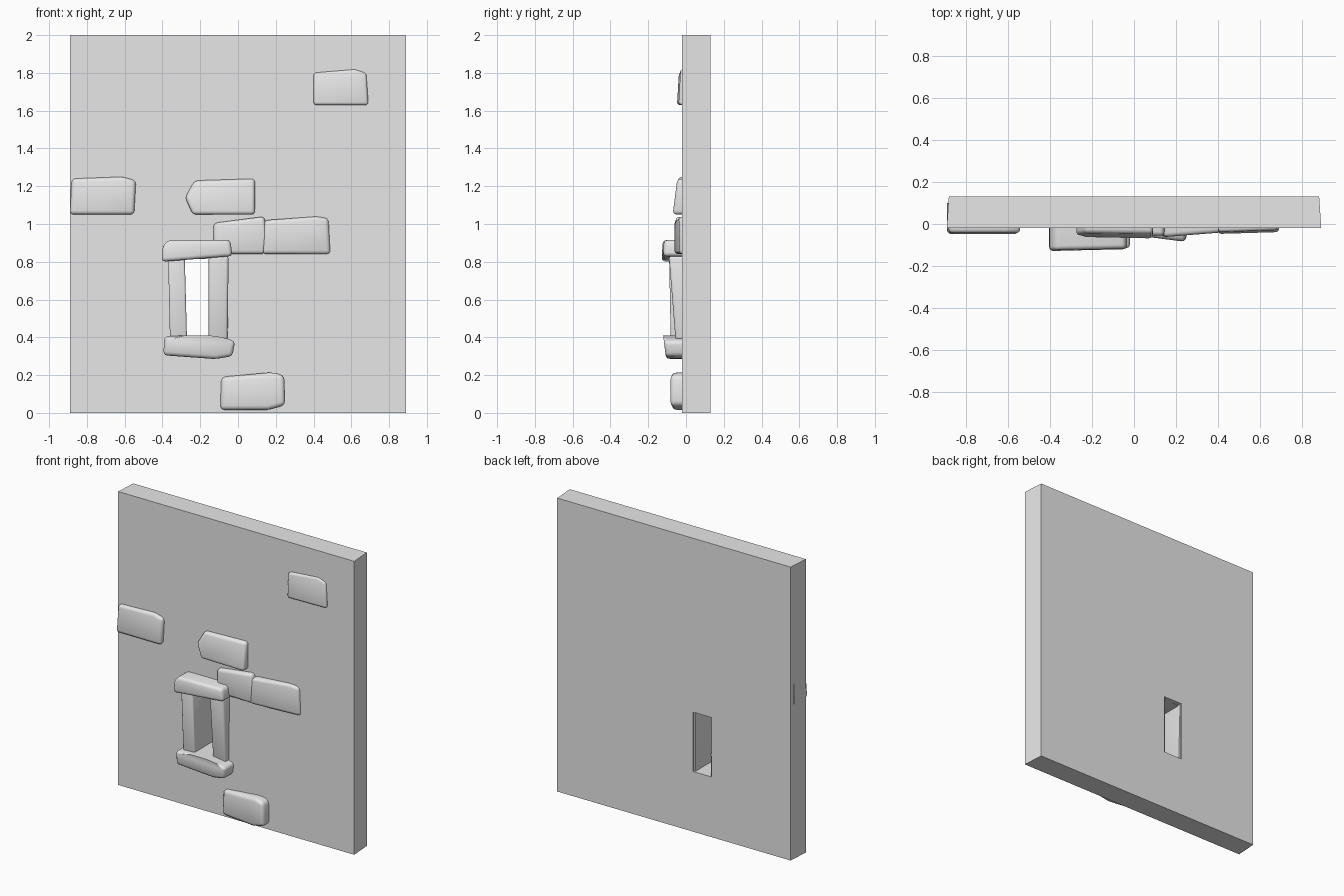
import bpy
import bmesh

if "Cube" in bpy.data.objects:
    bpy.data.objects.remove(bpy.data.objects["Cube"], do_unlink=True)

# One plain grey for everything
grey = bpy.data.materials.new("stone_grey")
grey.use_nodes = True
grey.diffuse_color = (0.8, 0.8, 0.8, 1)
grey.node_tree.nodes["Principled BSDF"].inputs["Base Color"].default_value = (0.8, 0.8, 0.8, 1)


def finish(name, bm):
    bmesh.ops.recalc_face_normals(bm, faces=bm.faces)
    mesh = bpy.data.meshes.new(name)
    bm.to_mesh(mesh)
    bm.free()
    mesh.materials.append(grey)
    obj = bpy.data.objects.new(name, mesh)
    bpy.context.collection.objects.link(obj)
    return obj


def rectangle(bm, x0, x1, z0, z1, y):
    return [bm.verts.new((x, y, z)) for x, z in ((x0, z0), (x1, z0), (x1, z1), (x0, z1))]


def stone(name, outline, front, slope_x=0.0, slope_z=0.0, back=0.1, bevel=0.02):
    """Prism with a tilted front face and worn, rounded edges."""
    bm = bmesh.new()
    cx = sum(p[0] for p in outline) / len(outline)
    cz = sum(p[1] for p in outline) / len(outline)
    near = [bm.verts.new((x, front + slope_x * (x - cx) + slope_z * (z - cz), z))
            for x, z in outline]
    far = [bm.verts.new((x, back, z)) for x, z in outline]
    bm.faces.new(near)
    bm.faces.new(far[::-1])
    n = len(outline)
    for i in range(n):
        j = (i + 1) % n
        bm.faces.new((near[i], far[i], far[j], near[j]))
    # Leave the embedded back edges square
    edges = [e for e in bm.edges if not all(v in far for v in e.verts)]
    bmesh.ops.bevel(bm, geom=edges, offset=bevel, segments=3, profile=0.5,
                    affect='EDGES', clamp_overlap=True)
    obj = finish(name, bm)
    bpy.ops.object.select_all(action='DESELECT')
    obj.select_set(True)
    bpy.context.view_layer.objects.active = obj
    bpy.ops.object.shade_smooth_by_angle(angle=0.7)
    return obj


# Wall slab with a window opening, slightly narrower at the back
bm = bmesh.new()
rings = [rectangle(bm, -0.89, 0.89, 0, 2, -0.02),
         rectangle(bm, -0.88, 0.88, 0, 2, 0.13),
         rectangle(bm, -0.285, -0.145, 0.41, 0.815, 0.13),
         rectangle(bm, -0.285, -0.145, 0.41, 0.815, -0.02)]
for a, b in zip(rings, rings[1:] + rings[:1]):
    for i in range(4):
        j = (i + 1) % 4
        bm.faces.new((a[i], a[j], b[j], b[i]))
finish("wall", bm)

# Stones set into the wall face
stone("upper_stone",
      [(0.40, 1.63), (0.69, 1.63), (0.68, 1.80), (0.62, 1.82), (0.40, 1.80)],
      -0.037, 0.03, 0.06, bevel=0.015)
stone("left_stone",
      [(-0.89, 1.05), (-0.55, 1.05), (-0.54, 1.23), (-0.61, 1.25), (-0.88, 1.24)],
      -0.045, 0, 0.03)
stone("middle_stone",
      [(-0.28, 1.14), (-0.24, 1.05), (0.09, 1.05), (0.09, 1.24), (-0.23, 1.23)],
      -0.055, -0.02, 0.13)
stone("inner_course_stone",
      [(-0.13, 0.84), (0.14, 0.84), (0.155, 0.94), (0.14, 1.04), (-0.13, 1.005)],
      -0.053, -0.03)
stone("outer_course_stone",
      [(0.13, 0.84), (0.49, 0.84), (0.48, 1.03), (0.42, 1.04), (0.14, 1.02)],
      -0.047, 0.08)
stone("base_stone",
      [(-0.095, 0.015), (0.16, 0.015), (0.25, 0.04), (0.245, 0.20), (0.18, 0.215), (-0.09, 0.19)],
      -0.067, -0.13, bevel=0.025)

# Window surround
stone("window_lintel",
      [(-0.405, 0.80), (-0.03, 0.83), (-0.04, 0.915), (-0.37, 0.915), (-0.40, 0.88)],
      -0.123, 0.02, 0.05)
stone("window_sill",
      [(-0.395, 0.305), (-0.12, 0.285), (-0.03, 0.30), (-0.015, 0.38),
       (-0.08, 0.40), (-0.15, 0.41), (-0.28, 0.41), (-0.39, 0.405)],
      -0.115, 0, -0.12, back=0.12)
stone("window_left_jamb",
      [(-0.36, 0.385), (-0.27, 0.385), (-0.282, 0.83), (-0.37, 0.83)],
      -0.085, 0, -0.02, back=0.12, bevel=0.01)
stone("window_right_jamb",
      [(-0.155, 0.385), (-0.055, 0.385), (-0.05, 0.83), (-0.155, 0.83)],
      -0.073, 0, -0.08, back=0.12, bevel=0.015)
